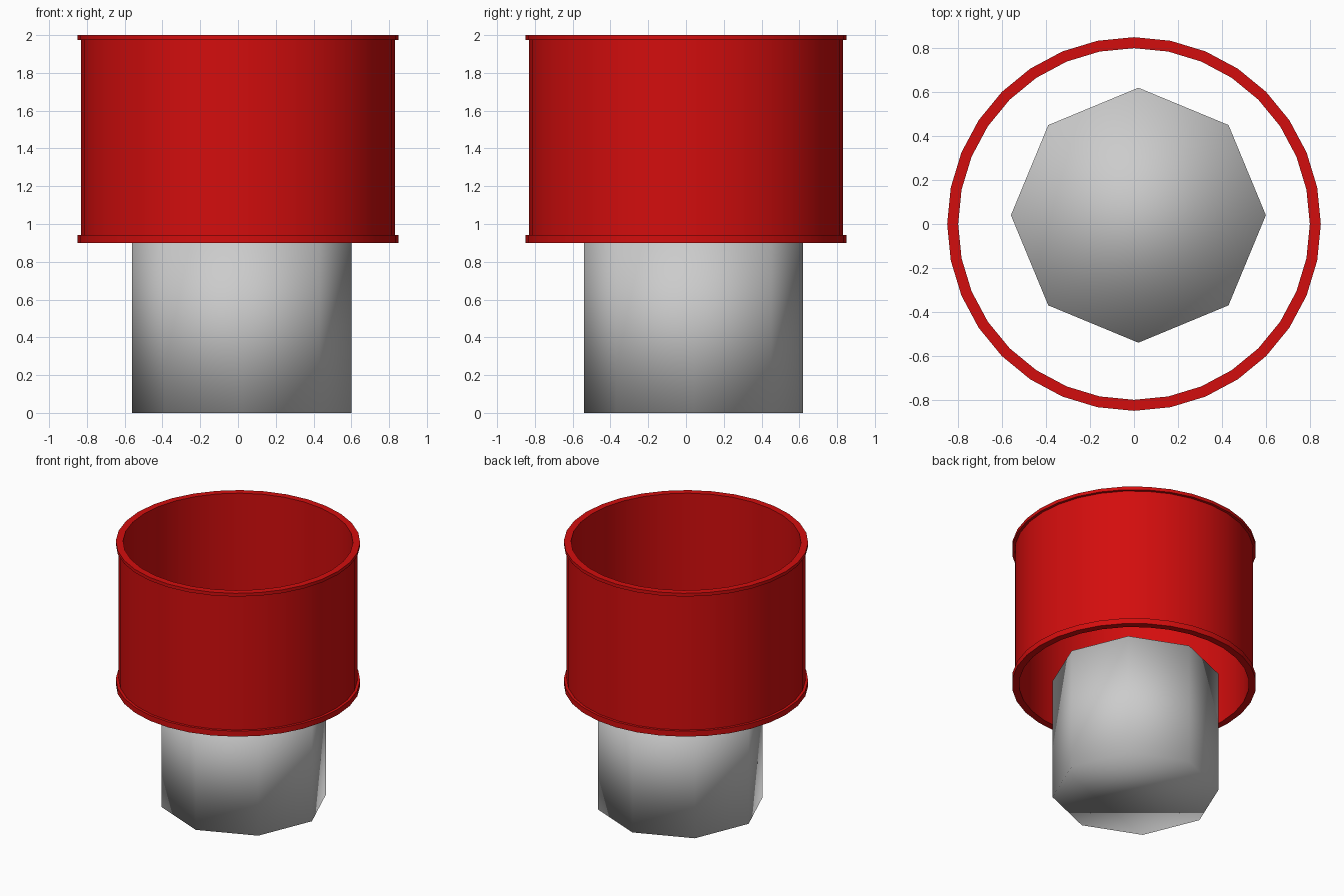
import bpy, bmesh, math

if "Cube" in bpy.data.objects:
    bpy.data.objects.remove(bpy.data.objects["Cube"])


def ring_points(radius, z, sides, cx=0.0, cy=0.0):
    # The first point of every ring lies on +y
    return [(cx + radius * math.sin(2 * math.pi * i / sides),
             cy + radius * math.cos(2 * math.pi * i / sides), z) for i in range(sides)]


def build(name, rings, closed):
    # Skin a stack of rings; closed joins last to first, otherwise the ends are capped
    bm = bmesh.new()
    loops = [[bm.verts.new(p) for p in ring] for ring in rings]
    pairs = list(zip(loops, loops[1:]))
    if closed:
        pairs.append((loops[-1], loops[0]))
    else:
        bm.faces.new(loops[0])
        bm.faces.new(loops[-1])
    for a, b in pairs:
        n = len(a)
        for i in range(n):
            j = (i + 1) % n
            bm.faces.new((a[i], a[j], b[j], b[i]))
    bmesh.ops.recalc_face_normals(bm, faces=bm.faces)
    mesh = bpy.data.meshes.new(name)
    bm.to_mesh(mesh)
    bm.free()
    obj = bpy.data.objects.new(name, mesh)
    bpy.context.collection.objects.link(obj)
    bpy.ops.object.select_all(action='DESELECT')
    obj.select_set(True)
    bpy.context.view_layer.objects.active = obj
    return obj


# Grey eight-sided core, smooth shaded all over
build("core", [ring_points(0.58, z, 8, 0.02, 0.04) for z in (0.0, 0.93)], False)
bpy.ops.object.shade_smooth()

# Open red sleeve with a raised rim at both ends
profile = [(0.80, 0.90), (0.85, 0.90), (0.85, 0.942), (0.83, 0.942),
           (0.83, 1.975), (0.85, 1.975), (0.85, 2.0), (0.80, 2.0)]
sleeve = build("sleeve", [ring_points(r, z, 32) for r, z in profile], True)
bpy.ops.object.shade_smooth_by_angle(angle=math.radians(30))
red = bpy.data.materials.new("red")
red.diffuse_color = (0.65, 0.004, 0.004, 1)
red.use_nodes = True
red.node_tree.nodes["Principled BSDF"].inputs["Base Color"].default_value = red.diffuse_color
sleeve.data.materials.append(red)
